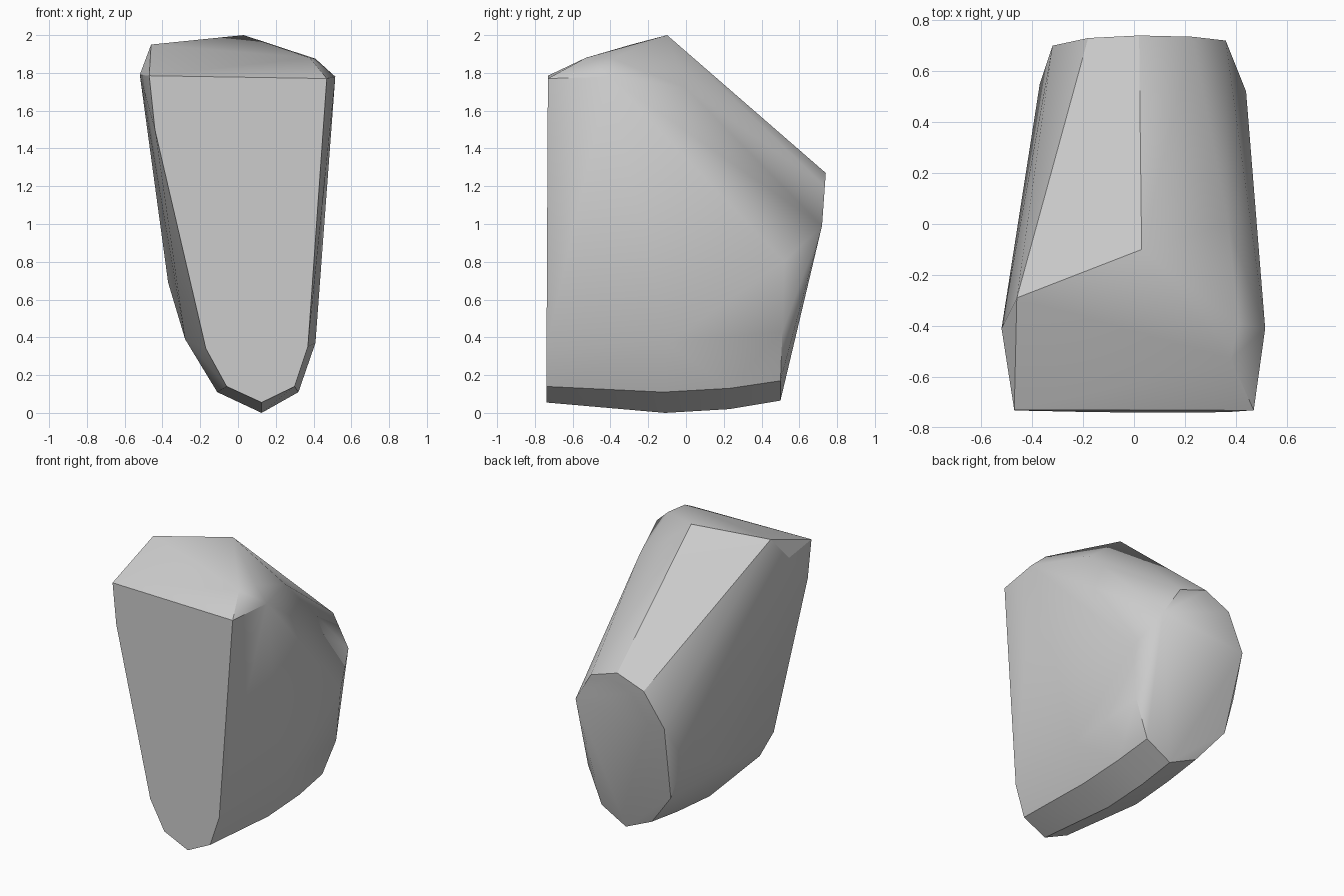
import bpy
import bmesh
import math

default_cube = bpy.data.objects.get("Cube")
if default_cube:
    bpy.data.objects.remove(default_cube, do_unlink=True)


def make_material(name, color):
    material = bpy.data.materials.new(name)
    material.use_nodes = True
    material.diffuse_color = color
    shader = next(n for n in material.node_tree.nodes if n.type == "BSDF_PRINCIPLED")
    shader.inputs["Base Color"].default_value = color
    return material


def make_hull(name, points, material, smooth_angle):
    """Wrap the corner points in a convex skin and shade its shallow edges smooth."""
    bm = bmesh.new()
    for point in points:
        bm.verts.new(point)
    result = bmesh.ops.convex_hull(bm, input=bm.verts[:])
    unused = [v for v in result["geom_interior"] if isinstance(v, bmesh.types.BMVert)]
    bmesh.ops.delete(bm, geom=unused, context="VERTS")
    bmesh.ops.recalc_face_normals(bm, faces=bm.faces[:])
    mesh = bpy.data.meshes.new(name)
    bm.to_mesh(mesh)
    bm.free()
    mesh.materials.append(material)
    obj = bpy.data.objects.new(name, mesh)
    bpy.context.collection.objects.link(obj)
    bpy.ops.object.select_all(action="DESELECT")
    obj.select_set(True)
    bpy.context.view_layer.objects.active = obj
    bpy.ops.object.shade_smooth_by_angle(angle=math.radians(smooth_angle))
    return obj


# Flat front cut: x, z profile leaning very slightly forward at the foot
front_profile = [(-.47, 1.785), (.47, 1.77), (.37, .35), (.3, .14),
                 (.125, .055), (-.06, .14), (-.17, .34), (-.44, 1.5)]
front_cut = [(x, -.74 + .005 * z, z) for x, z in front_profile]

# Tilted back cut, listed around its rim from the top
back_cut = [(.02, .74, 1.27), (.23, .735, 1.2), (.36, .72, .99),
            (.41, .51, .43), (.31, .5, .17), (.12, .5, .065),
            (-.09, .51, .16), (-.28, .57, .4), (-.37, .55, .69),
            (-.32, .7, .95), (-.18, .73, 1.19)]

# Peak and shoulders
crown = [(.03, -.1, 2), (-.46, -.29, 1.95), (-.52, -.41, 1.79),
         (.38, -.53, 1.88), (.41, -.39, 1.875), (.515, -.41, 1.78),
         (.37, 0, 1.72)]

# Bulge on one flank and the faceted keel underneath
flank = [(.44, .52, .8), (.41, -.1, .37), (-.28, -.1, .39)]
keel = [(.125, -.11, 0), (.125, .23, .02), (.32, -.12, .11),
        (.32, .23, .13), (-.11, -.11, .11), (-.1, .23, .13)]

stone = make_material("stone grey", (.6, .6, .6, 1))
make_hull("boulder", front_cut + back_cut + crown + flank + keel, stone, 30)
